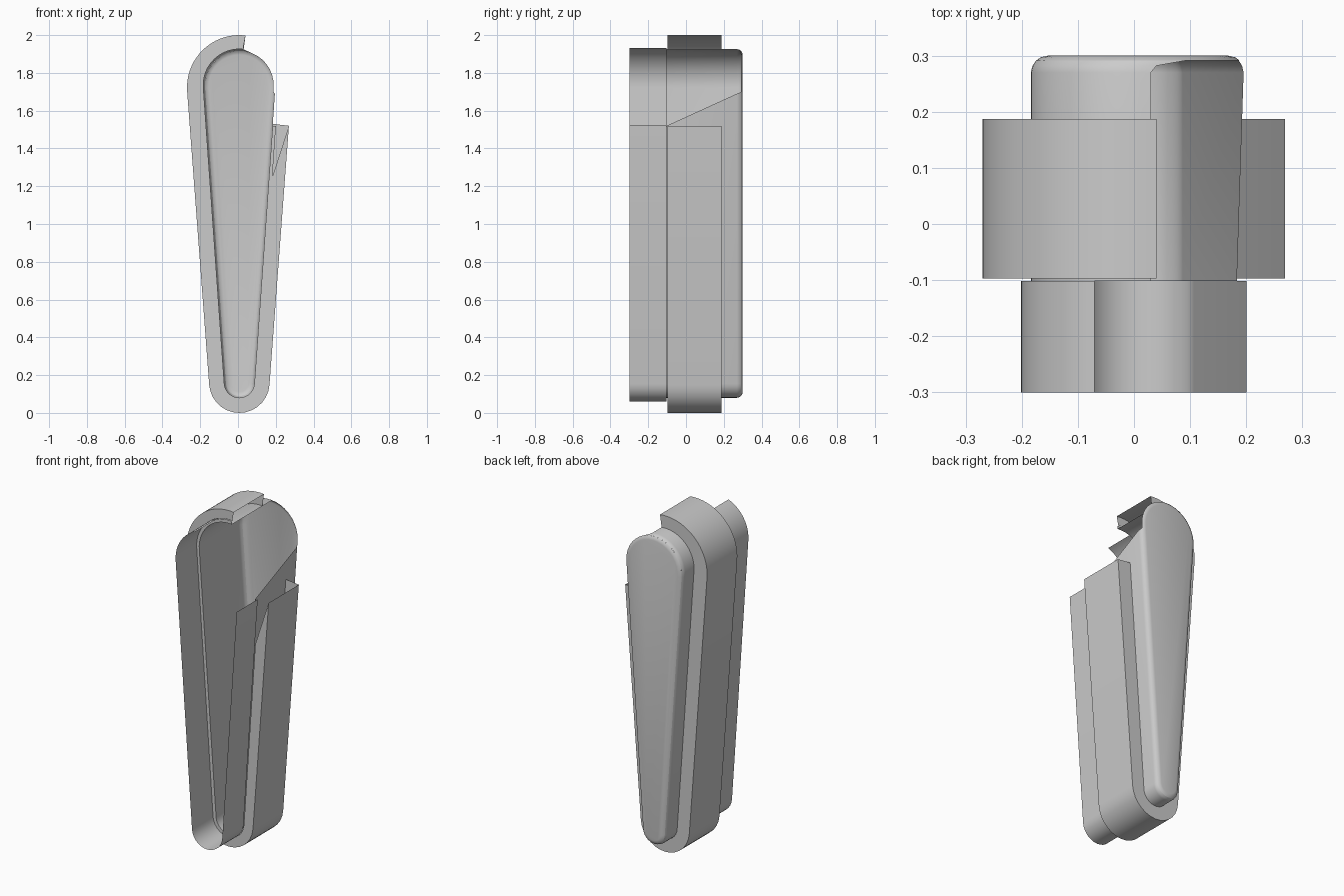
import bpy, bmesh, math

if "Cube" in bpy.data.objects:
    bpy.data.objects.remove(bpy.data.objects["Cube"])

CX, ZB = 0.007, 0.16            # shared axis and lower arc centre
BODY = (0.08, 0.191, 1.735)     # lower radius, upper radius, upper centre height
COLLAR = (0.10, 0.208, 1.738)
BAND = (0.16, 0.277, 1.723)


def path(profile, y, x_start=None, z_end=None, inset=0.0):
    """Tapered capsule outline: over the top, down the left, up the right."""
    r, R, zt = profile
    r, R = r - inset, R - inset
    phi = math.asin((R - r) / (zt - ZB))
    a0 = -phi if x_start is None else math.acos((x_start - CX) / R)
    a1 = math.pi + phi
    pts = []
    for i in range(19):
        a = a0 + (a1 - a0) * i / 18
        pts.append((CX + R * math.cos(a), y, zt + R * math.sin(a)))
    for i in range(15):
        a = a1 + (2 * math.pi - phi - a1) * i / 14
        pts.append((CX + r * math.cos(a), y, ZB + r * math.sin(a)))
    if z_end is not None:       # stop part way up the right side
        x0, _, z0 = pts[-1]
        pts.append((x0 + (z_end - z0) * math.tan(phi), y, z_end))
    return pts


def loft(bm, rows, closed=False, cap=False):
    loops = [[bm.verts.new(p) for p in row] for row in rows]
    for a, b in zip(loops, loops[1:]):
        n = len(a)
        for i in range(n if closed else n - 1):
            j = (i + 1) % n
            bm.faces.new((a[i], a[j], b[j], b[i]))
    if cap:
        bm.faces.new(loops[-1])


def finish(bm, name):
    bmesh.ops.remove_doubles(bm, verts=bm.verts, dist=1e-5)
    bmesh.ops.recalc_face_normals(bm, faces=bm.faces)
    mesh = bpy.data.meshes.new(name)
    bm.to_mesh(mesh)
    bm.free()
    ob = bpy.data.objects.new(name, mesh)
    bpy.context.collection.objects.link(ob)
    bpy.ops.object.select_all(action='DESELECT')
    ob.select_set(True)
    bpy.context.view_layer.objects.active = ob
    bpy.ops.object.shade_smooth_by_angle(angle=math.radians(35))
    return ob


def sheet(name, *rows):
    bm = bmesh.new()
    loft(bm, rows)
    return finish(bm, name)


# Inner body wall, cut away at the upper right
sheet("body_wall",
      path(BODY, -0.102, 0.03, 1.52),
      path(BODY, 0.27, 0.03, 1.69),
      path(BODY, 0.282, 0.04, 1.694, 0.003),
      path(BODY, 0.291, 0.09, 1.70, 0.009))

# Closed back panel with a rounded rim
bm = bmesh.new()
loft(bm, [path(BODY, 0.291, inset=0.009),
          path(BODY, 0.297, inset=0.017),
          path(BODY, 0.30, inset=0.03)], closed=True, cap=True)
finish(bm, "back_panel")

# Front collar sheet and the narrow step joining it to the body
sheet("front_collar", path(COLLAR, -0.3, -0.07, 1.525),
      path(COLLAR, -0.102, -0.07, 1.525))
sheet("collar_step", path(COLLAR, -0.102, 0.03, 1.52),
      path(BODY, -0.102, 0.03, 1.52))

# Outer band with its two flanges
sheet("outer_band", path(BAND, -0.097, 0.04, 1.52),
      path(BAND, 0.187, 0.04, 1.52))
sheet("front_flange", path(COLLAR, -0.097, 0.03, 1.25),
      path(BAND, -0.097, 0.04, 1.52))
sheet("rear_flange", path(BODY, 0.187, 0.03, 1.53),
      path(BAND, 0.187, 0.04, 1.52))
